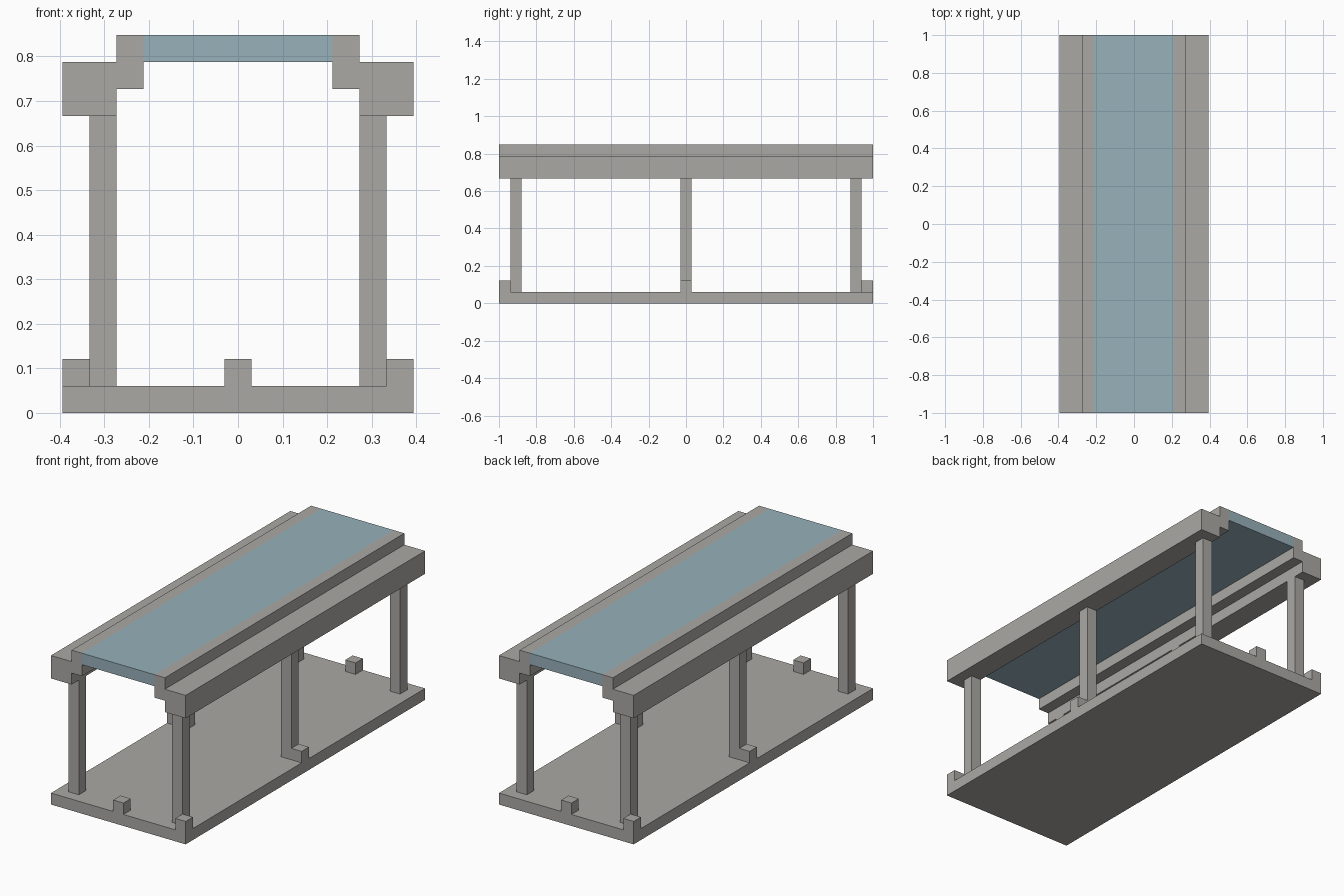
import bpy, bmesh

cube = bpy.data.objects.get("Cube")
if cube:
    bpy.data.objects.remove(cube)

U = 2 / 33  # module: the model is 13 x 33 x 14 units


def make_material(name, rgb):
    mat = bpy.data.materials.new(name)
    mat.use_nodes = True
    colour = (*rgb, 1)
    mat.diffuse_color = colour
    mat.node_tree.nodes["Principled BSDF"].inputs["Base Color"].default_value = colour
    return mat


stone = make_material("warm grey stone", (0.41, 0.397, 0.375))
glass = make_material("pale blue glass", (0.31, 0.44, 0.49))


def extrude_profile(name, points, y0, y1, mat):
    """Extrude an XZ outline along Y, all in module units."""
    bm = bmesh.new()
    face = bm.faces.new([bm.verts.new((x * U, y0 * U, z * U)) for x, z in points])
    result = bmesh.ops.extrude_face_region(bm, geom=[face])
    verts = [v for v in result["geom"] if isinstance(v, bmesh.types.BMVert)]
    bmesh.ops.translate(bm, verts=verts, vec=(0, (y1 - y0) * U, 0))
    bmesh.ops.recalc_face_normals(bm, faces=bm.faces)
    mesh = bpy.data.meshes.new(name)
    bm.to_mesh(mesh)
    bm.free()
    mesh.materials.append(mat)
    obj = bpy.data.objects.new(name, mesh)
    bpy.context.collection.objects.link(obj)
    return obj


def box(name, x0, x1, y0, y1, z0, z1, mat=stone):
    return extrude_profile(name, [(x0, z0), (x1, z0), (x1, z1), (x0, z1)], y0, y1, mat)


def block(name, x, y, z0, z1):
    return box(name, x - 0.5, x + 0.5, y - 0.5, y + 0.5, z0, z1)


# Floor slab and roof pane
box("floor_slab", -6.5, 6.5, -16.5, 16.5, 0, 1)
box("roof_pane", -3.5, 3.5, -16.5, 16.5, 13, 14, glass)

# Stepped roof beams and posts on both sides
beam = [(6.5, 11), (6.5, 13), (4.5, 13), (4.5, 14),
        (3.5, 14), (3.5, 12), (4.5, 12), (4.5, 11)]
for side, s in (("left", 1), ("right", -1)):
    extrude_profile(f"{side}_roof_beam", [(s * x, z) for x, z in beam], -16.5, 16.5, stone)
    for place, y in (("front", -15), ("middle", 0), ("back", 15)):
        block(f"{side}_{place}_post", s * 5, y, 1, 11)

# Small floor blocks, repeated by a half turn
for end, s in (("front", 1), ("back", -1)):
    block(f"{end}_end_block", 0, -16 * s, 1, 2)
    block(f"{end}_corner_block", 6 * s, -16 * s, 1, 2)
for side, s in (("left", 1), ("right", -1)):
    block(f"{side}_side_block", 6 * s, 0, 1, 2)
